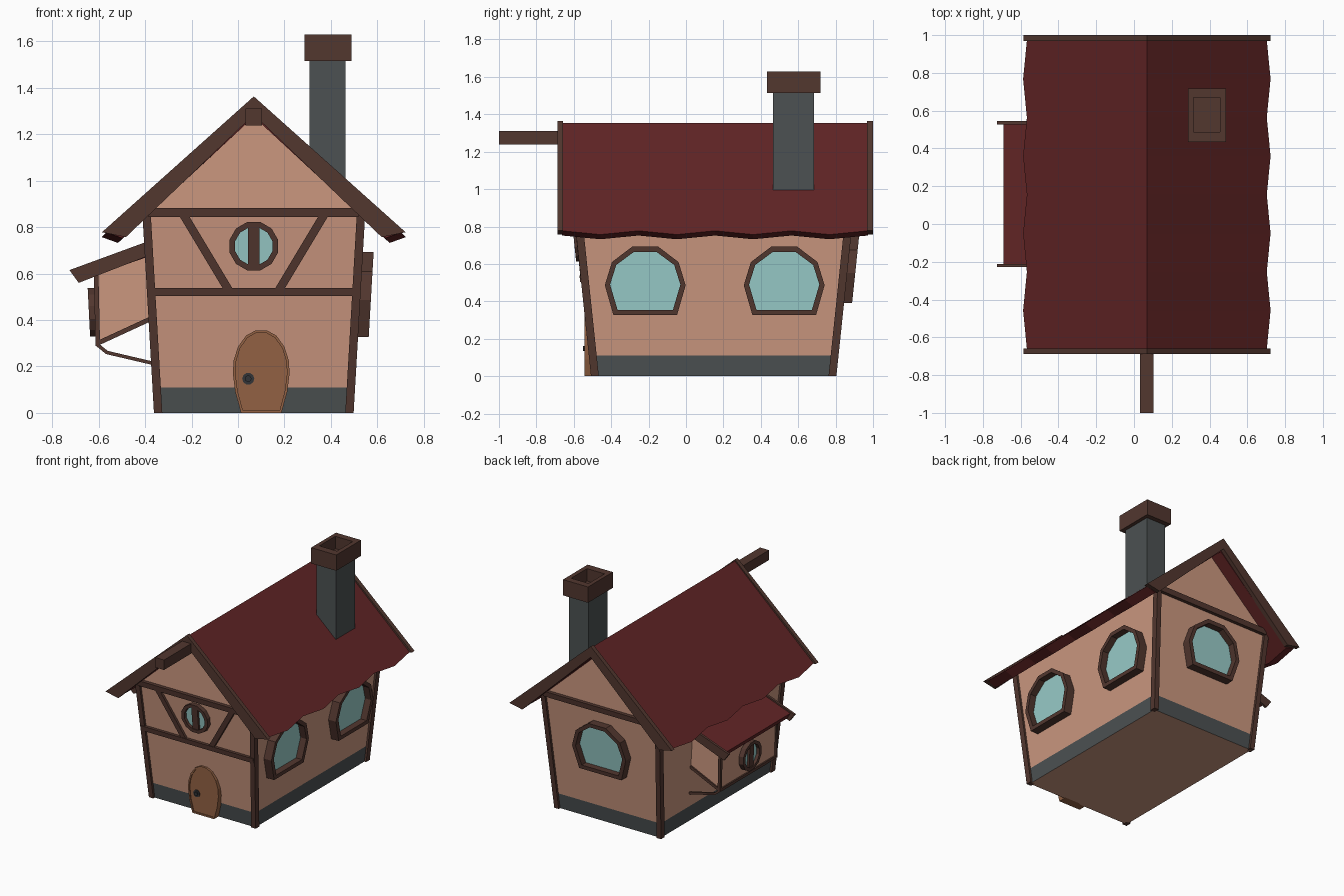
import bpy, bmesh, math
from mathutils import Vector

if "Cube" in bpy.data.objects:
    bpy.data.objects.remove(bpy.data.objects["Cube"])


def mat(name, r, g, b):
    lin = [((c / 255 + 0.055) / 1.055) ** 2.4 for c in (r, g, b)]
    m = bpy.data.materials.new(name)
    m.diffuse_color = (*lin, 1)
    m.use_nodes = True
    m.node_tree.nodes["Principled BSDF"].inputs["Base Color"].default_value = m.diffuse_color
    return m


WALL = mat("plaster_pink", 203, 151, 127)
TRIM = mat("timber_brown", 82, 55, 47)
ROOF = mat("roof_red", 97, 36, 37)
STONE = mat("stone_grey", 76, 81, 82)
GLASS = mat("glass_blue", 153, 204, 201)
DOOR = mat("door_brown", 146, 97, 67)
IRON = mat("iron_grey", 50, 52, 55)

CX, CY = 0.068, 0.148          # centre of the house in plan


def loft(name, sections, mats, caps=True, rule=None):
    """Skin a list of equal-length closed outlines."""
    bm = bmesh.new()
    rings = [[bm.verts.new(p) for p in s] for s in sections]
    n = len(rings[0])
    for a, b in zip(rings, rings[1:]):
        for i in range(n):
            bm.faces.new((a[i], a[(i + 1) % n], b[(i + 1) % n], b[i]))
    if caps:
        bm.faces.new(rings[0][::-1])
        bm.faces.new(rings[-1])
    bmesh.ops.recalc_face_normals(bm, faces=bm.faces[:])
    if rule:
        for f in bm.faces:
            f.material_index = rule(f)
    me = bpy.data.meshes.new(name)
    bm.to_mesh(me)
    bm.free()
    for m in (mats if isinstance(mats, list) else [mats]):
        me.materials.append(m)
    ob = bpy.data.objects.new(name, me)
    bpy.context.collection.objects.link(ob)
    return ob


def rect(x0, x1, y0, y1, z):
    return [(x0, y0, z), (x1, y0, z), (x1, y1, z), (x0, y1, z)]


def extrude_y(name, outline, y0, y1, m):
    return loft(name, [[(x, y, z) for x, z in outline] for y in (y0, y1)], m)


def bar(name, p, q, w, m=TRIM):
    p, q = Vector(p), Vector(q)
    d = (q - p).normalized()
    s = d.cross(Vector((0, 1, 0)) if abs(d.y) < 0.9 else Vector((1, 0, 0))).normalized()
    t = d.cross(s)
    cs = [s * a * w / 2 + t * b * w / 2 for a, b in ((-1, -1), (1, -1), (1, 1), (-1, 1))]
    return loft(name, [[e + c for c in cs] for e in (p, q)], m)


# Leaning wall planes: (along, up, depth outwards) -> position
def half_x(z): return 0.416 + 0.058 * z
def half_y(z): return 0.639 + 0.105 * z
def front(u, v, d): return (u, CY - half_y(v) - d, v)
def back(u, v, d): return (u, CY + half_y(v) + d, v)
def right(u, v, d): return (CX + half_x(v) + d, u, v)
def bay_face(u, v, d): return (-0.609 - d - 0.05 * (v - 0.43), u, v)
def door_face(u, v, d): return (u, -0.49 - d, v)


def plate(name, outline, face, d0, d1, m):
    return loft(name, [[face(u, v, d) for u, v in outline] for d in (d0, d1)], m)


def frame(name, outer, inner, face, depth, m=TRIM):
    order = ((outer, -0.01), (outer, depth), (inner, depth), (inner, 0))
    return loft(name, [[face(u, v, d) for u, v in o] for o, d in order], m, caps=False)


def inset(outline, c, t):
    hu = max(abs(u - c[0]) for u, v in outline)
    hv = max(abs(v - c[1]) for u, v in outline)
    return [(c[0] + (u - c[0]) * (1 - t / hu), c[1] + (v - c[1]) * (1 - t / hv)) for u, v in outline]


# Walls with stone footing, then gable block
body = []
for z in (0, 0.11, 0.86):
    hx, hy = half_x(z), half_y(z)
    body.append(rect(CX - hx, CX + hx, CY - hy, CY + hy, z))
loft("walls", body, [WALL, STONE],
     rule=lambda f: 1 if 0.01 < f.calc_center_median().z < 0.11 else 0)
extrude_y("gable", [(CX - 0.464, 0.86), (CX + 0.464, 0.86), (CX, 1.29)],
          CY - half_y(0.86), CY + half_y(0.86), WALL)

# Corner posts
for sx, nx in ((-1, "left"), (1, "right")):
    for sy, ny in ((-1, "front"), (1, "back")):
        secs = []
        for z in (0, 0.86):
            x, y = CX + sx * (half_x(z) + 0.014), CY + sy * (half_y(z) + 0.017)
            secs.append(rect(x - sx * 0.036, x, y - sy * 0.042, y, z))
        loft(f"{ny}_{nx}_post", secs, TRIM)

# Wall timbers
for face, n in ((front, "front"), (back, "back")):
    plate(n + "_upper_beam", [(-0.385, 0.843), (0.52, 0.843), (0.52, 0.882), (-0.385, 0.882)], face, -0.02, 0.024, TRIM)
plate("front_middle_beam", [(-0.385, 0.503), (0.52, 0.503), (0.52, 0.538), (-0.385, 0.538)], front, -0.01, 0.022, TRIM)
for s, n in ((-1, "left"), (1, "right")):
    plate(n + "_brace", [(CX + s * u, v) for u, v in ((0.088, 0.53), (0.13, 0.53), (0.322, 0.85), (0.28, 0.85))],
          front, -0.01, 0.018, TRIM)


# Arched windows
def arched_window(name, cu, dz, face):
    half = [(0.17, 0.326), (0.216, 0.486), (0.178, 0.61), (0.07, 0.692)]
    out = [(cu + u, v + dz) for u, v in half] + [(cu - u, v + dz) for u, v in half[::-1]]
    inn = inset(out, (cu, 0.509 + dz), 0.028)
    frame(name + "_frame", out, inn, face, 0.06)
    plate(name + "_glass", inn, face, -0.005, 0.012, GLASS)


arched_window("right_front_window", -0.218, 0, right)
arched_window("right_back_window", 0.525, 0, right)
arched_window("back_window", CX, 0.065, back)


# Round windows with a central bar
def round_window(name, cu, cv, face, depth):
    def circle(r):
        return [(cu + r * math.cos((i + 0.5) * math.pi / 6), cv + r * math.sin((i + 0.5) * math.pi / 6)) for i in range(12)]
    frame(name + "_frame", circle(0.108), circle(0.083), face, depth)
    plate(name + "_glass", circle(0.083), face, -0.005, 0.01, GLASS)
    plate(name + "_bar", [(cu - 0.024, cv - 0.085), (cu + 0.024, cv - 0.085), (cu + 0.024, cv + 0.085), (cu - 0.024, cv + 0.085)],
          face, 0, depth - 0.006, TRIM)


round_window("front_round_window", CX, 0.718, front, 0.032)
round_window("bay_round_window", CY + 0.005, 0.433, bay_face, 0.033)

# Egg-shaped door with rim and knob
egg = [(0.087, 0), (0.112, 0.09), (0.122, 0.17), (0.119, 0.225), (0.1, 0.285), (0.065, 0.333), (0.025, 0.355)]
egg = [(0.1 + u, v) for u, v in egg] + [(0.1 - u, v) for u, v in egg[::-1]]
egg_in = inset(egg, (0.1, 0.178), 0.011)
frame("door_rim", egg, egg_in, door_face, 0.053, DOOR)
plate("door", egg_in, door_face, -0.02, 0.046, DOOR)
for n, r, d in (("knob_plate", 0.026, 0.051), ("knob", 0.014, 0.06)):
    plate(n, [(0.044 + r * math.cos(i * math.pi / 5), 0.147 + r * math.sin(i * math.pi / 5)) for i in range(10)],
          door_face, 0.04, d, IRON)

# Main roof with wavy eaves
secs = []
for i in range(9):
    y = -0.662 + i * (0.972 + 0.662) / 8
    w = 0.02 if i % 2 else 0
    secs.append([(CX + x, y, z) for x, z in (
        (-0.635 - w, 0.777 - w), (0, 1.353), (0.635 + w, 0.777 - w),
        (0.565 + w, 0.752 - w), (0, 1.275), (-0.565 - w, 0.752 - w))])
loft("roof", secs, ROOF)

# Barge boards and ridge beam
chevron = [(CX + x, z) for x, z in ((-0.654, 0.778), (0, 1.363), (0.654, 0.778), (0.551, 0.757), (0, 1.284), (-0.551, 0.757))]
extrude_y("front_barge_board", chevron, -0.688, -0.658, TRIM)
extrude_y("back_barge_board", chevron, 0.968, 1.0, TRIM)
extrude_y("ridge_beam", [(0.032, 1.238), (0.104, 1.238), (0.104, 1.31), (0.032, 1.31)], -1.0, -0.55, TRIM)

# Chimney with hollow cap
loft("chimney", [rect(0.308, 0.462, 0.465, 0.684, z) for z in (0.96, 1.53)], STONE)
loft("chimney_cap", [rect(0.286, 0.488, 0.433, 0.718, 1.515), rect(0.286, 0.488, 0.433, 0.718, 1.63),
                     rect(0.315, 0.456, 0.487, 0.669, 1.63), rect(0.315, 0.456, 0.487, 0.669, 1.54)], TRIM)

# Left bay
Y0, Y1 = -0.165, 0.475
extrude_y("bay", [(-0.36, 0.41), (-0.603, 0.298), (-0.612, 0.61), (-0.36, 0.70)], Y0, Y1, WALL)
extrude_y("bay_roof", [(-0.692, 0.617), (-0.38, 0.73), (-0.38, 0.675), (-0.668, 0.575)], -0.213, 0.529, ROOF)
for n, ya, yb, ye in (("front", -0.228, -0.211, Y0), ("back", 0.527, 0.544, Y1)):
    extrude_y(f"bay_{n}_roof_board", [(-0.726, 0.615), (-0.385, 0.74), (-0.385, 0.677), (-0.686, 0.56)], ya, yb, TRIM)
    bar(f"bay_{n}_corner", (-0.604, ye, 0.295), (-0.611, ye, 0.6), 0.02)
    bar(f"bay_{n}_lower_edge", (-0.608, ye, 0.298), (-0.37, ye, 0.408), 0.02)
    bar(f"bay_{n}_bracket_tip", (-0.61, ye, 0.297), (-0.562, ye, 0.258), 0.015)
    bar(f"bay_{n}_bracket", (-0.568, ye, 0.261), (-0.355, ye, 0.211), 0.015)
bar("bay_sill", (-0.604, Y0, 0.298), (-0.604, Y1, 0.298), 0.02)
